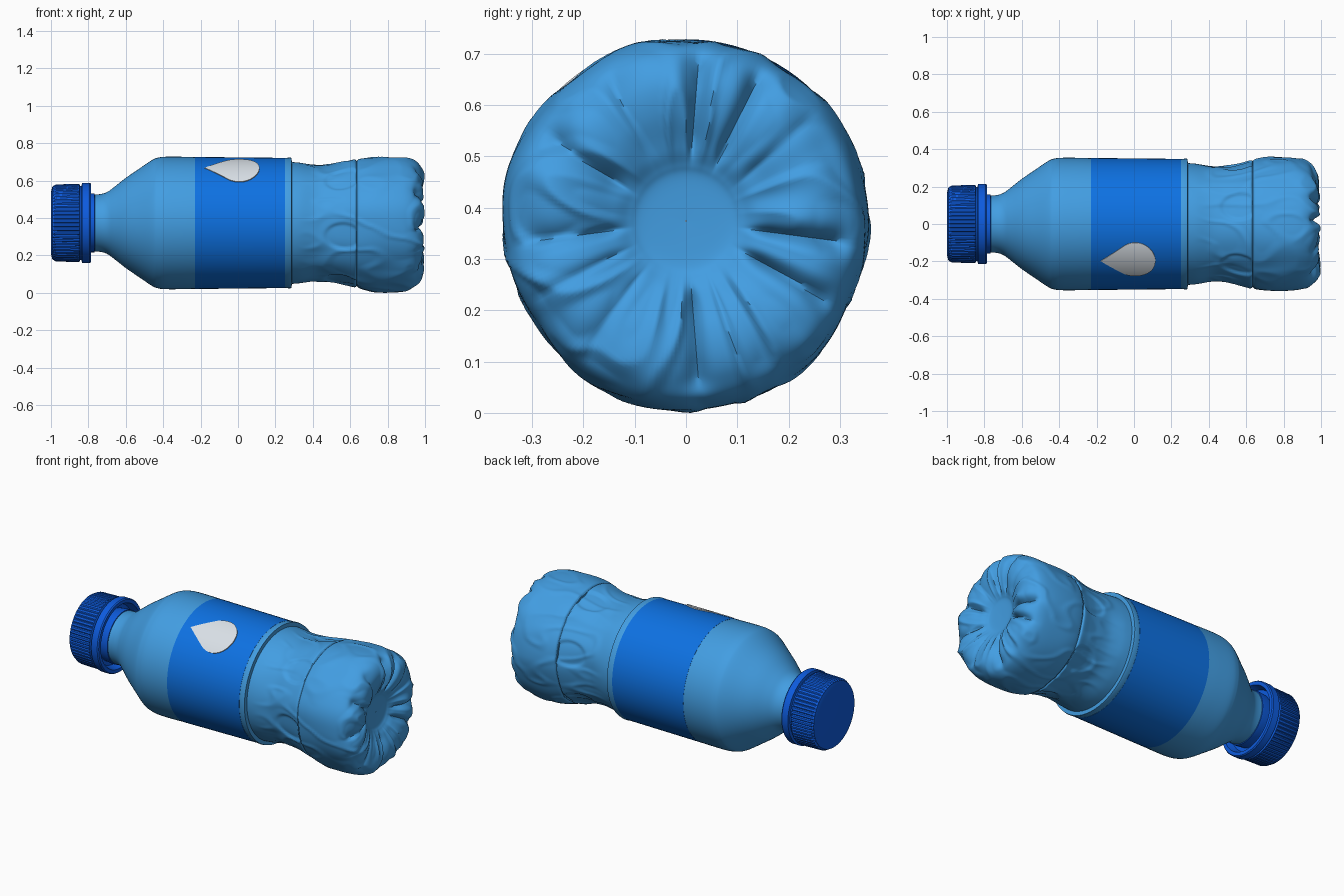
import bpy, bmesh, math
from mathutils import noise, Vector

if "Cube" in bpy.data.objects:
    bpy.data.objects.remove(bpy.data.objects["Cube"])

AXIS_Z = 0.382
TAU = 2 * math.pi


def material(name, rgb):
    m = bpy.data.materials.new(name)
    m.diffuse_color = (*rgb, 1)
    m.use_nodes = True
    m.node_tree.nodes["Principled BSDF"].inputs["Base Color"].default_value = m.diffuse_color
    return m


LIGHT = material("light blue plastic", (0.055, 0.34, 0.76))
LABEL = material("label blue", (0.004, 0.165, 0.76))
CAP = material("cap blue", (0.004, 0.105, 0.73))
WHITE = material("pale grey", (0.70, 0.75, 0.80))


def place(x, r, a):
    """Point around the bottle axis; a = 0 faces front, a = 90 degrees faces up."""
    return (x, -r * math.cos(a), AXIS_Z + r * math.sin(a))


def finish(name, bm, mat, angle=35):
    bmesh.ops.recalc_face_normals(bm, faces=bm.faces)
    me = bpy.data.meshes.new(name)
    bm.to_mesh(me)
    bm.free()
    ob = bpy.data.objects.new(name, me)
    bpy.context.collection.objects.link(ob)
    me.materials.append(mat)
    bpy.ops.object.select_all(action='DESELECT')
    ob.select_set(True)
    bpy.context.view_layer.objects.active = ob
    bpy.ops.object.shade_smooth_by_angle(angle=math.radians(angle))
    return ob


def lathe(name, profile, mat, seg=96, warp=None, angle=35):
    """Revolve (x, radius) points around the bottle axis, optionally warped."""
    bm = bmesh.new()
    rings = []
    for i, (x, r) in enumerate(profile):
        ring = []
        for k in range(seg):
            a = TAU * k / seg
            px, pr = warp(i, x, r, a) if warp else (x, r)
            ring.append(bm.verts.new(place(px, pr, a)))
        rings.append(ring)
    for p, q in zip(rings, rings[1:]):
        for k in range(seg):
            n = (k + 1) % seg
            bm.faces.new((p[k], p[n], q[n], q[k]))
    return finish(name, bm, mat, angle)


def spline(pts, steps):
    """Catmull-Rom resampling of a profile."""
    ext = [pts[0]] + pts + [pts[-1]]
    out = []
    for p0, p1, p2, p3 in zip(ext, ext[1:], ext[2:], ext[3:]):
        for s in range(steps):
            t = s / steps
            out.append(tuple(0.5 * (2 * b + (c - a) * t + (2 * a - 5 * b + 4 * c - d) * t * t
                                    + (3 * b - a - 3 * c + d) * t ** 3)
                             for a, b, c, d in zip(p0, p1, p2, p3)))
    return out + [pts[-1]]


def smooth(lo, hi, v):
    t = min(1, max(0, (v - lo) / (hi - lo)))
    return t * t * (3 - 2 * t)


# Screw cap with grip ribs
def ribs(i, x, r, a):
    ribbed = 3 <= i <= 4
    return x, r - (0.006 if ribbed and round(a / TAU * 240) % 4 == 0 else 0)


lathe("cap", [(-1, 0.001), (-1, 0.17), (-0.994, 0.195), (-0.975, 0.206), (-0.86, 0.209),
              (-0.85, 0.209), (-0.845, 0.198), (-0.838, 0.198), (-0.835, 0.215),
              (-0.795, 0.215), (-0.788, 0.21), (-0.788, 0.19), (-0.83, 0.175), (-0.83, 0.14)],
      CAP, 240, ribs, 30)
lathe("neck_ring", [(-0.85, 0.15), (-0.79, 0.157), (-0.768, 0.157), (-0.765, 0.14)], CAP)

# Neck and shoulder
shoulder = spline([(-0.80, 0.152), (-0.74, 0.154), (-0.70, 0.166), (-0.66, 0.195), (-0.60, 0.242),
                   (-0.53, 0.29), (-0.46, 0.337), (-0.43, 0.349), (-0.39, 0.354),
                   (-0.30, 0.354), (-0.23, 0.352)], 5)
lathe("shoulder", shoulder, LIGHT)

# Label band and the lip behind it
lathe("label", [(-0.23, 0.34), (-0.23, 0.353), (0.25, 0.348), (0.25, 0.34)], LABEL)
lathe("label_lip", [(0.25, 0.347), (0.275, 0.35), (0.285, 0.348), (0.287, 0.318)], LIGHT)

# Crumpled lower body with pleated base
lower = spline([(0.28, 0.326), (0.33, 0.322), (0.42, 0.31), (0.50, 0.316), (0.57, 0.330),
                (0.62, 0.342), (0.634, 0.335), (0.65, 0.346), (0.72, 0.354), (0.85, 0.354),
                (0.92, 0.343), (0.962, 0.315), (0.985, 0.27), (0.982, 0.21), (0.955, 0.145),
                (0.935, 0.11), (0.925, 0.08), (0.922, 0.001)], 8)


def crumple(i, x, r, a):
    u = i / (len(lower) - 1)
    p = Vector((math.cos(a), math.sin(a), 0))
    # Irregular pleats running from the base centre up the side
    w = a + 0.10 * math.sin(3 * a + 1) + 0.07 * math.sin(5 * a + 2) + 0.25 * (u - 0.7) * math.sin(2 * a)
    pleat = (1 - abs(math.sin(6 * w))) ** 1.6
    size = 0.75 + 0.45 * math.sin(4 * a + 0.6)
    base = smooth(0.55, 0.70, u) * smooth(0.09, 0.17, r)
    fold = pleat * size * base
    # Soft creases
    q = Vector((p.x * 2.2, p.y * 2.2, x * 3.5 + (0.3 - r) * 3))
    n = noise.noise(q)
    crease = max(0, 1 - 5 * abs(noise.noise(q * 1.3 + Vector((7, 3, 1)))))
    fade = smooth(0.30, 0.45, x) * smooth(0.07, 0.2, r)
    # Tongue-shaped dents in the waist
    d = (a + math.radians(13) + TAU / 12) % (TAU / 6) - TAU / 12
    dent = (1 - smooth(0.75, 1.0, math.hypot((x - 0.56) / 0.11, d / 0.25))) * (x < 0.63) * smooth(0.30, 0.32, r)
    # Slight sag on the resting side
    sag = 0.014 * smooth(0.6, 0.75, x) * max(0, -math.sin(a)) ** 3 * smooth(0.2, 0.3, r)
    side = smooth(0.2, 0.32, r)
    dr = side * (-0.022 * fold + fade * (0.010 * n + 0.005 * crease - 0.002) - 0.011 * dent + sag)
    dx = smooth(0.92, 0.97, x) * (-0.035 * fold + fade * (0.016 * n + 0.010 * crease))
    return x + dx, r + dr


lathe("lower_body", lower, LIGHT, 240, crumple, 60)

# Drop-shaped plate wrapped onto the label
bm = bmesh.new()
CENTRE, RAD, N, RINGS = math.radians(56), 0.108, 64, 10
tip = 0.185
t0 = math.acos(RAD / tip)
outline = [(RAD * math.cos(t), RAD * math.sin(t))
           for t in (t0 + (TAU - 2 * t0) * k / N for k in range(N + 1))]
side_pts = 10
first, last = outline[0], outline[-1]
outline += [(last[0] + (tip - last[0]) * s / side_pts, last[1] * (1 - s / side_pts))
            for s in range(1, side_pts + 1)]
outline += [(tip + (first[0] - tip) * s / side_pts, first[1] * s / side_pts)
            for s in range(1, side_pts)]
rows = [[bm.verts.new(place(0.005 - x * f, 0.356, CENTRE + y * f / 0.352)) for x, y in outline]
        for f in [max(j / RINGS, 0.001) for j in range(RINGS + 1)]]
rows.append([bm.verts.new(place(0.005 - x, 0.347, CENTRE + y / 0.352)) for x, y in outline])
for p, q in zip(rows, rows[1:]):
    for k in range(len(p)):
        n = (k + 1) % len(p)
        bm.faces.new((p[k], p[n], q[n], q[k]))
finish("drop_plate", bm, WHITE)

# Rest the bottle on the ground and centre its length
obs = list(bpy.context.collection.objects)
low = min(v.co.z for o in obs for v in o.data.vertices)
xs = [v.co.x for o in obs for v in o.data.vertices]
mid = (max(xs) + min(xs)) / 2
for o in obs:
    for v in o.data.vertices:
        v.co.z -= low
        v.co.x -= mid
